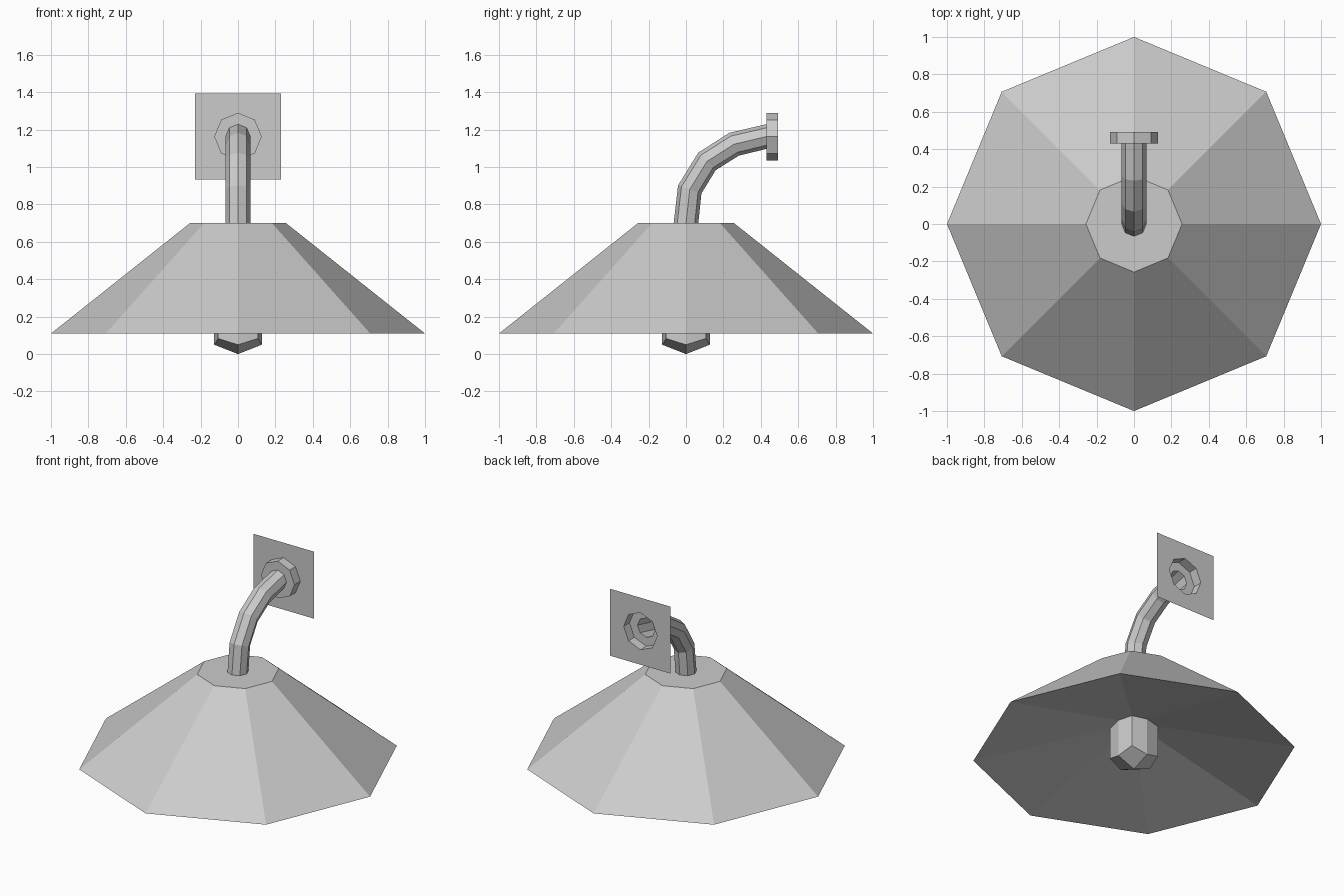
import bpy, bmesh
from math import sin, cos, radians, pi
from mathutils import Vector

if "Cube" in bpy.data.objects:
    bpy.data.objects.remove(bpy.data.objects["Cube"])

X, Y, Z = Vector((1, 0, 0)), Vector((0, 1, 0)), Vector((0, 0, 1))
ANGLES = [i * pi / 4 for i in range(8)]


def ring(centre, r, u=X, v=Y):
    """Eight-sided ring with corners on the u and v axes."""
    return [Vector(centre) + r * (cos(a) * u + sin(a) * v) for a in ANGLES]


def skin(bm, rows):
    """Quads between neighbouring eight-vertex rows."""
    for a, b in zip(rows, rows[1:]):
        for i in range(8):
            j = (i + 1) % 8
            bm.faces.new((a[i], a[j], b[j], b[i]))


def finish(name, bm):
    bmesh.ops.recalc_face_normals(bm, faces=bm.faces)
    mesh = bpy.data.meshes.new(name)
    bm.to_mesh(mesh)
    bm.free()
    obj = bpy.data.objects.new(name, mesh)
    bpy.context.collection.objects.link(obj)
    return obj


def loft(name, rings):
    """Flat-faced skin through a list of eight-point rings."""
    bm = bmesh.new()
    skin(bm, [[bm.verts.new(p) for p in r] for r in rings])
    return finish(name, bm)


# Shade: sloped sides, flat top, shallow hollow underneath
bm = bmesh.new()
rim = [bm.verts.new(p) for p in ring((0, 0, 0.11), 1.0)]
top = [bm.verts.new(p) for p in ring((0, 0, 0.70), 0.257)]
skin(bm, [rim, top])
bm.faces.new(top)
hollow = bm.verts.new((0, 0, 0.33))
for i in range(8):
    bm.faces.new((rim[i], hollow, rim[(i + 1) % 8]))
finish("lamp_shade", bm)

# Bulb: squarish column with a four-faceted point at each end
MID, CORNER, LOW, TOP = 0.127, 0.15, 0.05, 0.38
bm = bmesh.new()
rows = []
for sign, base in ((1, 0), (-1, TOP)):
    row = []
    for i, a in enumerate(ANGLES):
        r, h = (CORNER, LOW * 1.67) if i % 2 else (MID, LOW)
        row.append(bm.verts.new((r * cos(a), r * sin(a), base + sign * h)))
    tip = bm.verts.new((0, 0, base))
    for i in range(0, 8, 2):
        bm.faces.new((tip, row[i], row[i + 1], row[(i + 2) % 8]))
    rows.append(row)
skin(bm, rows)
finish("bulb", bm)

# Arm: octagonal tube bending back to the wall (y, z, direction in degrees)
PATH = [(0, 0.70, 90), (0.02, 0.88, 71), (0.112, 1.03, 45),
        (0.257, 1.122, 23), (0.43, 1.163, 0)]
TUBE = 0.066
arm = []
for y, z, deg in PATH:
    a = radians(deg)
    arm.append(ring((0, y, z), TUBE, X, Vector((0, -sin(a), cos(a)))))
loft("arm", arm)

# Flange: collar round the arm end, open at the back
end = (0, 0.43, 1.163)
back = (0, 0.493, 1.163)
loft("flange", [ring(end, TUBE, X, Z), ring(end, 0.127, X, Z), ring(back, 0.127, X, Z)])

# Wall plate: thin square with an octagonal hole
square = [Vector(back) + 0.229 / max(abs(cos(a)), abs(sin(a))) * (cos(a) * X + sin(a) * Z)
          for a in ANGLES]
loft("wall_plate", [ring(back, 0.127, X, Z), square])
